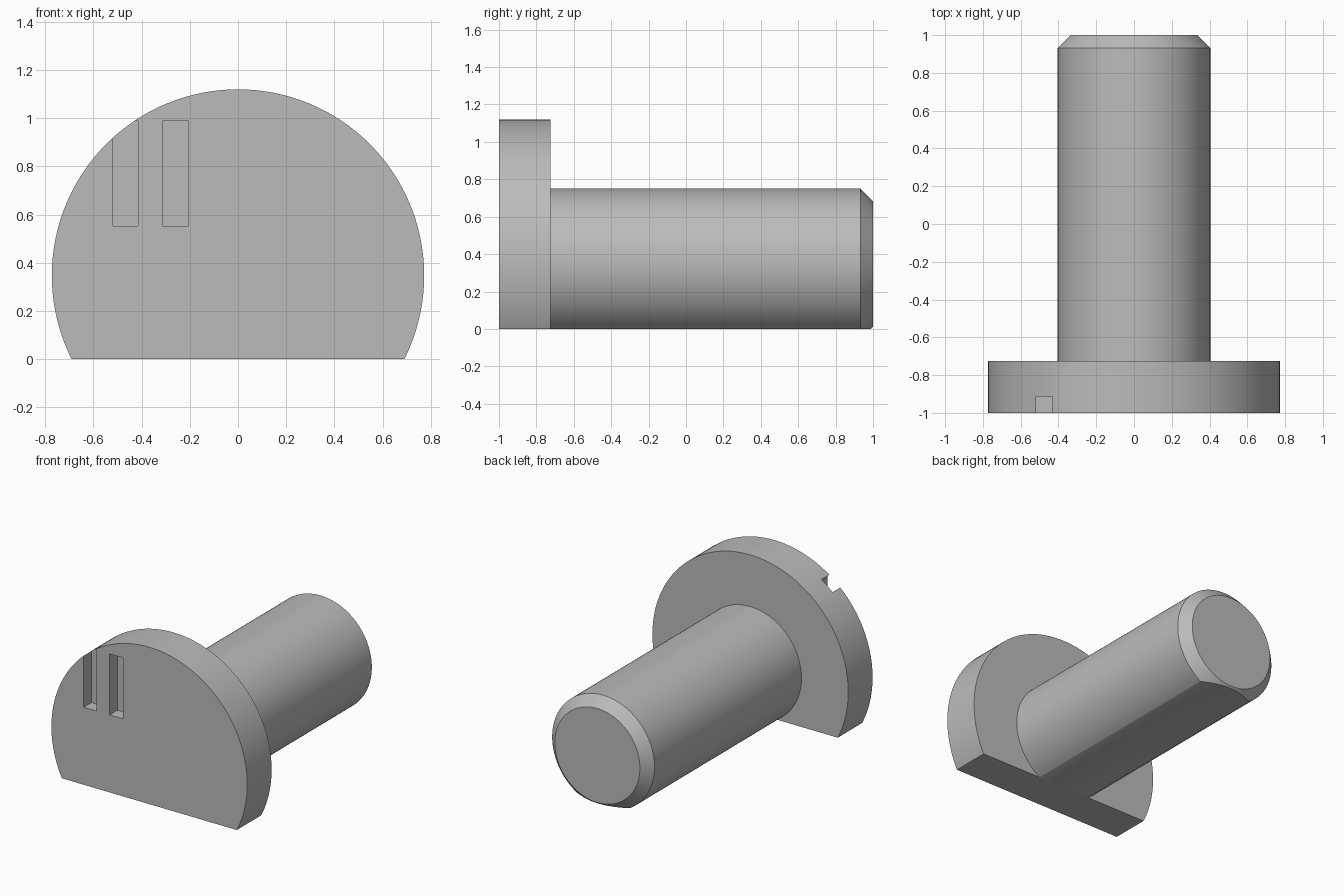
import bpy, bmesh, math
from mathutils import Matrix, Vector

cube = bpy.data.objects.get("Cube")
if cube:
    bpy.data.objects.remove(cube, do_unlink=True)

AXIS_Z = 0.347      # height of the shared centre line
SEGMENTS = 128

grey = bpy.data.materials.new("plain grey")
grey.use_nodes = True
grey.diffuse_color = (0.5, 0.5, 0.5, 1)
grey.node_tree.nodes["Principled BSDF"].inputs["Base Color"].default_value = (0.5, 0.5, 0.5, 1)


def finish(bm, name):
    bmesh.ops.recalc_face_normals(bm, faces=bm.faces)
    mesh = bpy.data.meshes.new(name)
    bm.to_mesh(mesh)
    bm.free()
    mesh.materials.append(grey)
    obj = bpy.data.objects.new(name, mesh)
    bpy.context.collection.objects.link(obj)
    return obj


def flat_bottomed_round(name, stations):
    """Skin circles given as (y, radius), then slice the underside flat at z = 0."""
    bm = bmesh.new()
    rings = []
    for y, radius in stations:
        angles = [math.tau * i / SEGMENTS for i in range(SEGMENTS)]
        rings.append([bm.verts.new((radius * math.cos(a), y, AXIS_Z + radius * math.sin(a)))
                      for a in angles])
    for near, far in zip(rings, rings[1:]):
        for i in range(SEGMENTS):
            j = (i + 1) % SEGMENTS
            bm.faces.new((near[i], near[j], far[j], far[i]))
    bm.faces.new(rings[0])
    bm.faces.new(rings[-1])
    cut = bmesh.ops.bisect_plane(bm, geom=bm.verts[:] + bm.edges[:] + bm.faces[:],
                                 plane_co=(0, 0, 0), plane_no=(0, 0, 1), clear_inner=True)
    rim = [e for e in cut["geom_cut"] if isinstance(e, bmesh.types.BMEdge)]
    bmesh.ops.holes_fill(bm, edges=rim, sides=0)
    return finish(bm, name)


def slot_cutter(name, x0, x1):
    low, high = Vector((x0, -1.1, 0.553)), Vector((x1, -0.912, 0.988))
    bm = bmesh.new()
    bmesh.ops.create_cube(bm, size=1, matrix=Matrix.Translation((low + high) / 2)
                          @ Matrix.Diagonal((*(high - low), 1)))
    obj = finish(bm, name)
    obj.hide_render = True
    obj.hide_set(True)
    return obj


# Head disc and chamfered shaft
head = flat_bottomed_round("head", [(-1, 0.773), (-0.725, 0.773)])
shaft = flat_bottomed_round("shaft", [(-0.725, 0.404), (0.932, 0.404), (1, 0.336)])

# Two upright slots in the front of the head, the outer one breaking the rim
cutters = [slot_cutter("outer_slot_cutter", -0.518, -0.415),
           slot_cutter("inner_slot_cutter", -0.313, -0.206)]
for cutter in cutters:
    mod = head.modifiers.new("slot", 'BOOLEAN')
    mod.operation = 'DIFFERENCE'
    mod.solver = 'EXACT'
    mod.object = cutter
bpy.context.view_layer.update()
cut_mesh = bpy.data.meshes.new_from_object(head.evaluated_get(bpy.context.evaluated_depsgraph_get()))
head.modifiers.clear()
head.data = cut_mesh
for cutter in cutters:
    bpy.data.objects.remove(cutter, do_unlink=True)

# Smooth the round walls, keep the edges crisp
for obj in (head, shaft):
    bpy.ops.object.select_all(action='DESELECT')
    obj.select_set(True)
    bpy.context.view_layer.objects.active = obj
    bpy.ops.object.shade_smooth_by_angle(angle=math.radians(30))
